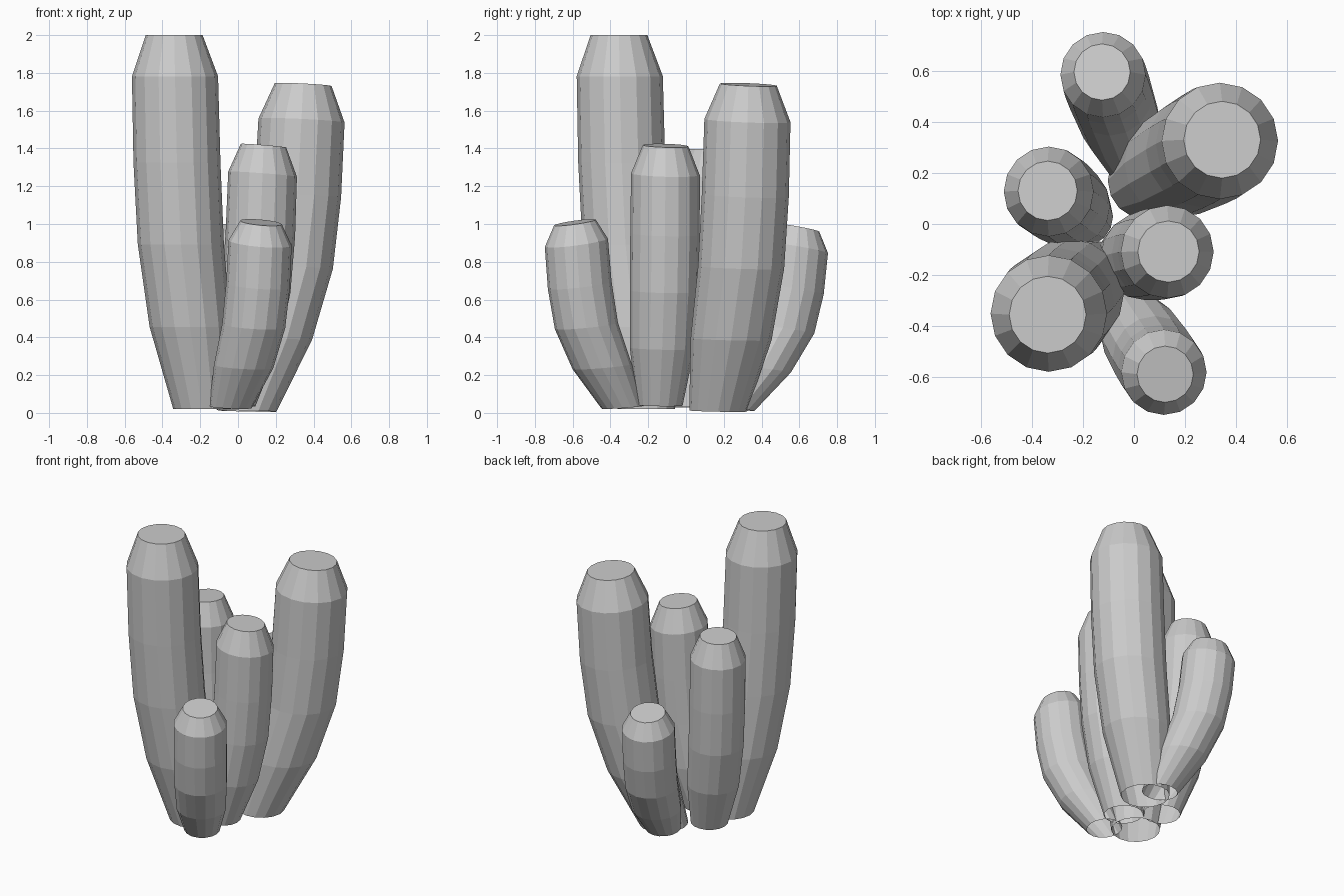
import bpy
import bmesh
import math
from mathutils import Vector

SIDES = 16

cube = bpy.data.objects.get("Cube")
if cube:
    bpy.data.objects.remove(cube, do_unlink=True)

grey = bpy.data.materials.new("plain_grey")
grey.use_nodes = True
grey.diffuse_color = (0.6, 0.6, 0.6, 1)
grey.node_tree.nodes["Principled BSDF"].inputs["Base Color"].default_value = (0.6, 0.6, 0.6, 1)

# Shared stalk profile: height fraction, lean fraction, radius fraction
PROFILE = [(0, 0, 0.67), (0.22, 0.43, 0.94), (0.44, 0.76, 1),
           (0.66, 0.9, 1.01), (0.89, 0.97, 1), (1, 1, 0.66)]


def stalk(name, base, top, foot, height, radius, tilt):
    """Loft tapered rings along a bent axis; open foot, flat cap."""
    base, top, tilt = Vector(base), Vector(top), Vector(tilt)
    bm = bmesh.new()
    rings = []
    for rise, lean, width in PROFILE:
        centre = base.lerp(top, lean)
        z = foot + (height - foot) * rise
        slope = tilt * (0.5 + 0.5 * rise)
        ring = []
        for i in range(SIDES):
            a = math.tau * i / SIDES
            offset = Vector((math.cos(a), math.sin(a))) * radius * width
            p = centre + offset
            ring.append(bm.verts.new((p.x, p.y, z - slope.dot(offset))))
        rings.append(ring)
    for low, high in zip(rings, rings[1:]):
        for i in range(SIDES):
            j = (i + 1) % SIDES
            bm.faces.new((low[i], low[j], high[j], high[i]))
    bm.faces.new(rings[-1])
    mesh = bpy.data.meshes.new(name)
    bm.to_mesh(mesh)
    bm.free()
    mesh.materials.append(grey)
    obj = bpy.data.objects.new(name, mesh)
    bpy.context.collection.objects.link(obj)


# name, base, top, foot height, top height, radius, tilt
stalk("tall_front_stalk", (-0.19, -0.21), (-0.338, -0.355), 0.02, 2.0, 0.228, (0, 0))
stalk("tall_back_stalk", (0.05, 0.17), (0.345, 0.33), 0.01, 1.738, 0.228, (0.05, 0.04))
stalk("middle_stalk", (-0.03, -0.14), (0.135, -0.108), 0.04, 1.415, 0.182, (0.08, 0.03))
stalk("side_stalk", (-0.2, 0.03), (-0.338, 0.13), 0.03, 1.39, 0.176, (-0.05, 0.04))
stalk("short_front_stalk", (-0.04, -0.335), (0.122, -0.588), 0.03, 1.008, 0.167, (0.09, -0.14))
stalk("short_back_stalk", (0.0, 0.25), (-0.125, 0.595), 0.02, 0.98, 0.167, (-0.06, 0.18))
